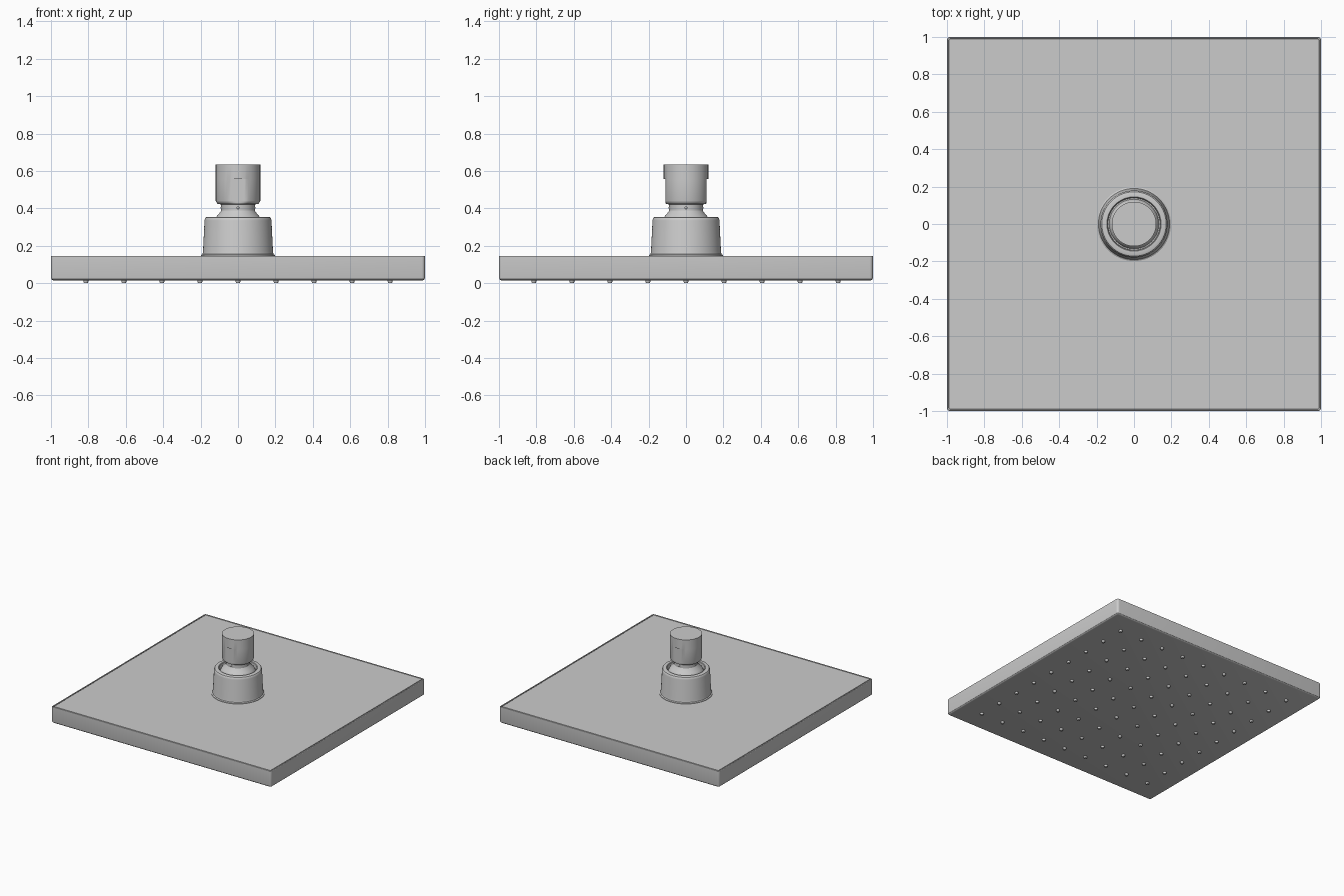
import bpy, bmesh, math
from math import sin, cos, pi

if "Cube" in bpy.data.objects:
    bpy.data.objects.remove(bpy.data.objects["Cube"])


def loft(name, rings, angle=30):
    """Skin a stack of closed rings and cap both ends."""
    bm = bmesh.new()
    loops = [[bm.verts.new(p) for p in ring] for ring in rings]
    n = len(loops[0])
    for a, b in zip(loops, loops[1:]):
        for i in range(n):
            j = (i + 1) % n
            bm.faces.new((a[i], a[j], b[j], b[i]))
    bm.faces.new(loops[0][::-1])
    bm.faces.new(loops[-1])
    return finish(name, bm, angle)


def finish(name, bm, angle=30):
    bmesh.ops.recalc_face_normals(bm, faces=bm.faces)
    me = bpy.data.meshes.new(name)
    bm.to_mesh(me)
    bm.free()
    ob = bpy.data.objects.new(name, me)
    bpy.context.collection.objects.link(ob)
    bpy.ops.object.select_all(action='DESELECT')
    ob.select_set(True)
    bpy.context.view_layer.objects.active = ob
    bpy.ops.object.shade_smooth_by_angle(angle=math.radians(angle))
    return ob


def circle(r, z, n=64):
    return [(r * cos(2 * pi * i / n), r * sin(2 * pi * i / n), z) for i in range(n)]


def rounded_square(half, z, inset_from=1.0, radius=0.018, steps=5):
    r = max(radius - (inset_from - half), 0.003)
    pts = []
    for q, (sx, sy) in enumerate([(1, 1), (-1, 1), (-1, -1), (1, -1)]):
        for k in range(steps + 1):
            a = (q + k / steps) * pi / 2
            pts.append((sx * (half - r) + r * cos(a), sy * (half - r) + r * sin(a), z))
    return pts


# Square plate with rounded lower edge and a seam groove round the top
plate = [(0.986, 0.015), (0.993, 0.017), (0.998, 0.022), (1.0, 0.03), (1.0, 0.143),
         (0.998, 0.146), (0.991, 0.146), (0.990, 0.138), (0.985, 0.138), (0.984, 0.146)]
loft("spray_plate", [rounded_square(h, z) for h, z in plate])

# Tapered socket with foot flange and recessed mouth
socket = [(0.198, 0.14), (0.198, 0.15), (0.190, 0.155), (0.187, 0.17), (0.179, 0.335),
          (0.177, 0.345), (0.172, 0.352), (0.164, 0.355), (0.145, 0.355), (0.141, 0.351),
          (0.139, 0.32)]
loft("joint_socket", [circle(r, z) for r, z in socket])

# Swivel ball and neck
ball = [(0.134, 0.31), (0.131, 0.33), (0.124, 0.345), (0.114, 0.357), (0.103, 0.37),
        (0.094, 0.382), (0.09, 0.388), (0.09, 0.435)]
loft("swivel_ball", [circle(r, z) for r, z in ball])

# Pipe connector with two wrench flats facing front and back
connector = [(0.095, 0.422), (0.108, 0.424), (0.117, 0.434), (0.119, 0.44),
             (0.119, 0.556), (0.119, 0.557), (0.119, 0.635)]
FLAT = 0.109
rings = [circle(r, z) for r, z in connector]
rings = [[(x, max(-FLAT, min(FLAT, y)) if z < 0.5565 else y, z) for x, y, z in ring]
         for ring in rings]
loft("pipe_connector", rings)

# Small pins round the neck
bm = bmesh.new()
for i in range(4):
    ret = bmesh.ops.create_uvsphere(bm, u_segments=12, v_segments=8, radius=0.008)
    a = i * pi / 2
    bmesh.ops.translate(bm, verts=ret["verts"], vec=(0.086 * cos(a), 0.086 * sin(a), 0.403))
finish("neck_pins", bm)

# 9 x 9 grid of tapered nozzles
bm = bmesh.new()
STEP = 0.2033
for i in range(-4, 5):
    for j in range(-4, 5):
        ret = bmesh.ops.create_cone(bm, cap_ends=True, segments=16,
                                    radius1=0.011, radius2=0.015, depth=0.02)
        bmesh.ops.translate(bm, verts=ret["verts"], vec=(i * STEP, j * STEP, 0.01))
finish("nozzles", bm)
